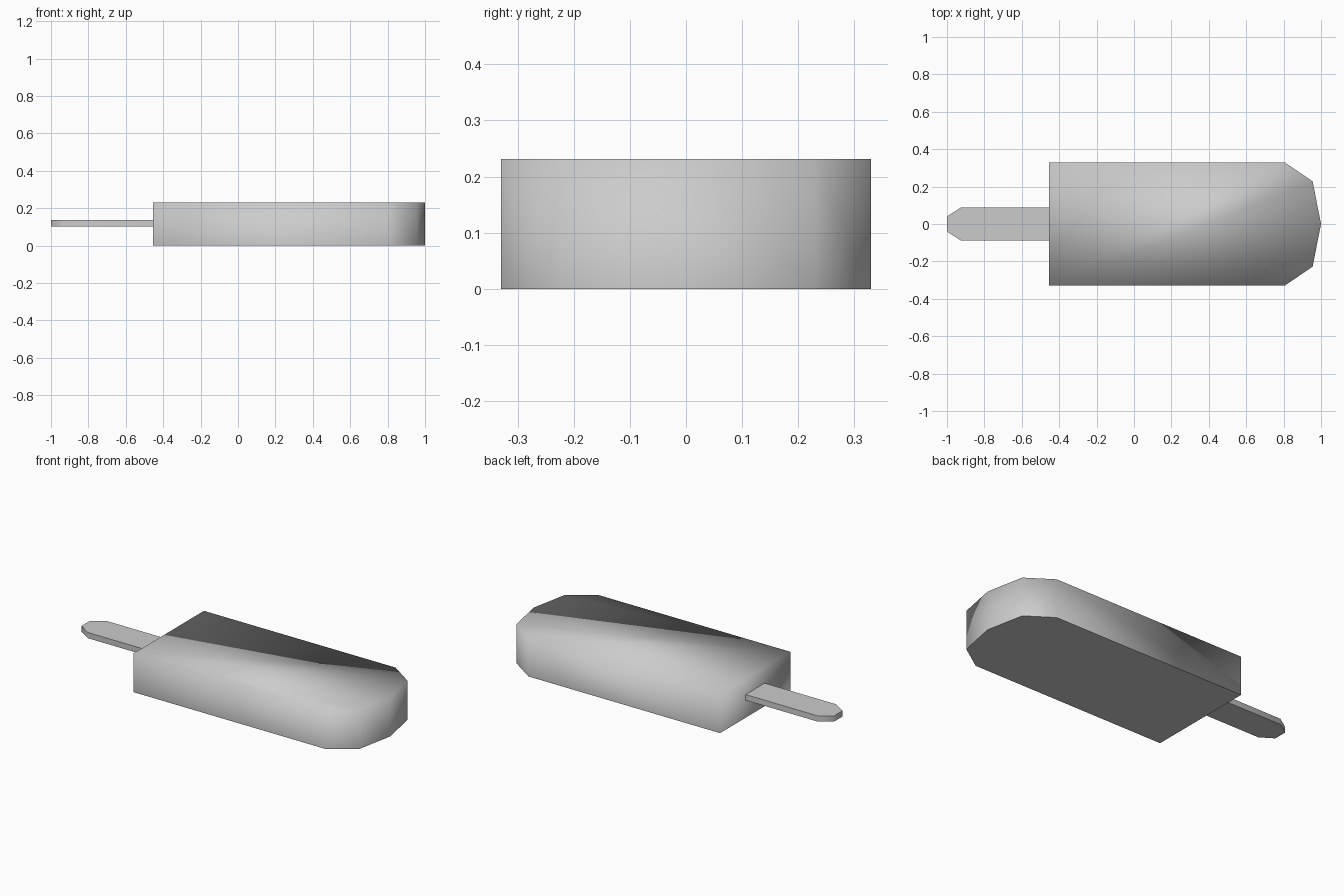
import bpy
import bmesh
import math

cube = bpy.data.objects.get("Cube")
if cube:
    bpy.data.objects.remove(cube, do_unlink=True)

# One plain grey for the whole model
grey = bpy.data.materials.new("light_grey")
grey.use_nodes = True
colour = (0.6, 0.6, 0.6, 1)
grey.diffuse_color = colour
grey.node_tree.nodes["Principled BSDF"].inputs["Base Color"].default_value = colour


def prism(name, half, z0, z1):
    """Extrude an outline, given for y >= 0 and mirrored in y, from z0 to z1."""
    outline = half + [(x, -y) for x, y in reversed(half) if y > 0]
    bm = bmesh.new()
    base = bm.faces.new([bm.verts.new((x, y, z0)) for x, y in outline])
    ext = bmesh.ops.extrude_face_region(bm, geom=[base], use_keep_orig=True)
    top = [v for v in ext["geom"] if isinstance(v, bmesh.types.BMVert)]
    bmesh.ops.translate(bm, verts=top, vec=(0, 0, z1 - z0))
    bmesh.ops.recalc_face_normals(bm, faces=bm.faces)
    mesh = bpy.data.meshes.new(name)
    bm.to_mesh(mesh)
    bm.free()
    mesh.materials.append(grey)
    obj = bpy.data.objects.new(name, mesh)
    bpy.context.collection.objects.link(obj)
    return obj


# Ice bar: soft shading over top and sides, flat underside
bar = prism("ice_bar", [(-0.455, 0.33), (0.805, 0.33), (0.955, 0.228), (1, 0)], 0, 0.231)
for face in bar.data.polygons:
    face.use_smooth = face.normal.z > -0.5

# Stick: rounded tip, crisp top and bottom edges
stick = prism("stick", [(-1, 0.04), (-0.925, 0.089), (-0.44, 0.089)], 0.103, 0.137)
bpy.ops.object.select_all(action="DESELECT")
stick.select_set(True)
bpy.context.view_layer.objects.active = stick
bpy.ops.object.shade_smooth_by_angle(angle=math.radians(60))
